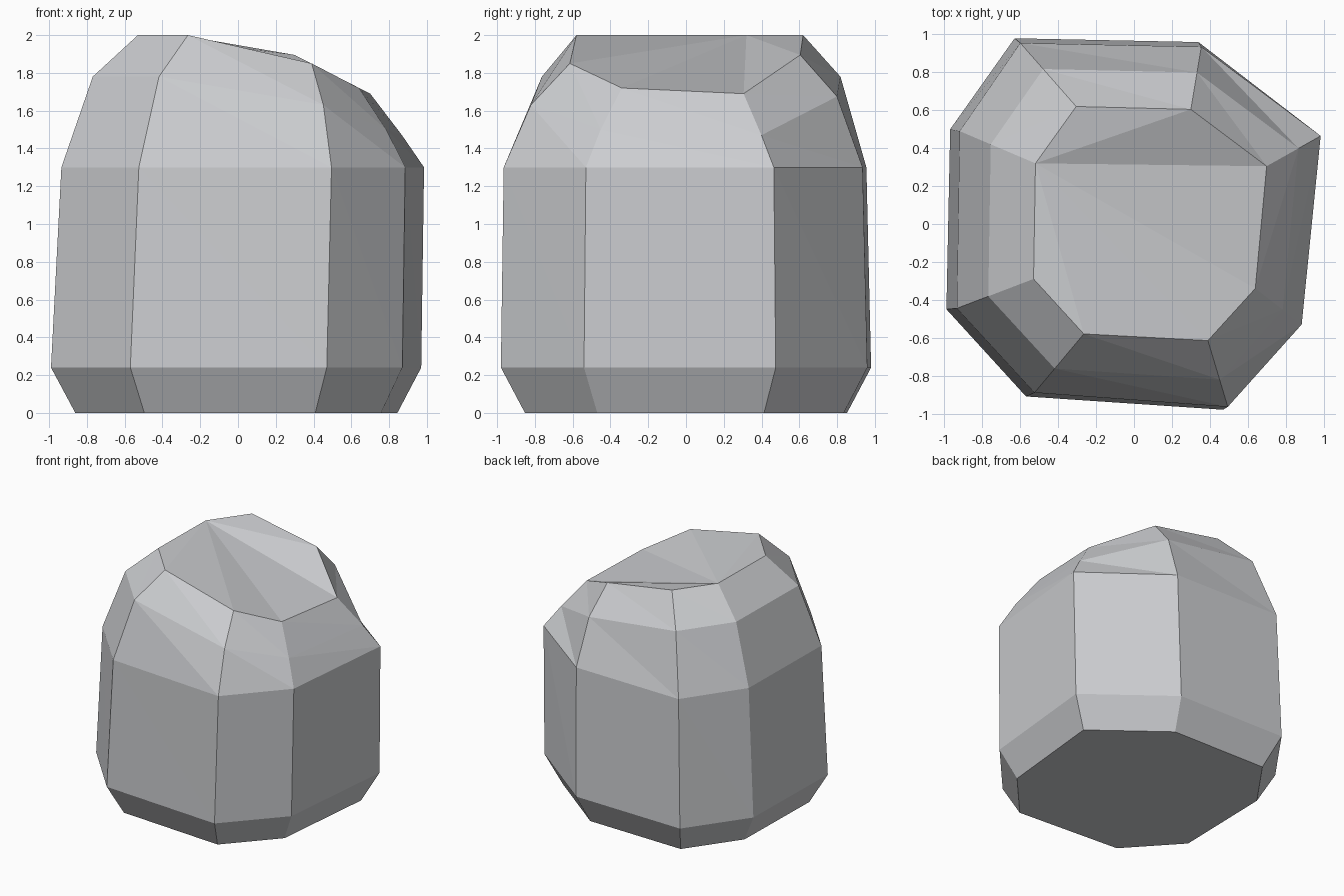
import bpy
import bmesh
from mathutils import Vector

default_cube = bpy.data.objects.get("Cube")
if default_cube:
    bpy.data.objects.remove(default_cube, do_unlink=True)


def make_material(name, colour):
    material = bpy.data.materials.new(name)
    material.use_nodes = True
    material.diffuse_color = colour
    shader = material.node_tree.nodes["Principled BSDF"]
    shader.inputs["Base Color"].default_value = colour
    return material


def level(outline, height):
    """Lift a flat outline to one height."""
    return [Vector((x, y, height)) for x, y in outline]


# Eight-sided outlines, counter-clockwise from the left front corner
belly_outline = [(-.99, -.45), (-.57, -.91), (.47, -.98), (.87, -.54),
                 (.97, .475), (.34, .96), (-.63, .98), (-.97, .5)]
shoulder_outline = [(-.935, -.445), (-.525, -.89), (.495, -.965), (.885, -.53),
                    (.985, .465), (.355, .935), (-.6, .955), (-.92, .49)]
crown_points = [(-.53, -.29, 2), (-.265, -.58, 2), (.39, -.615, 1.85),
                (.64, -.34, 1.72), (.7, .305, 1.69), (.3, .605, 1.895),
                (-.305, .62, 2), (-.52, .32, 2)]

# Rings from the ground up: tapered foot, belly, shoulder, bevel, crown
foot = level([(x * .87, y * .87) for x, y in belly_outline], 0)
belly = level(belly_outline, .24)
shoulder = level(shoulder_outline, 1.3)
crown = [Vector(point) for point in crown_points]
bevel = []
for low, high in zip(shoulder, crown):
    corner = low.lerp(high, .41)
    corner.z = high.z - .22
    bevel.append(corner)

# Skin the rings
bm = bmesh.new()
rings = [[bm.verts.new(point) for point in ring]
         for ring in (foot, belly, shoulder, bevel, crown)]
sides = len(foot)
for index, (lower, upper) in enumerate(zip(rings, rings[1:])):
    for a in range(sides):
        b = (a + 1) % sides
        bm.faces.new((lower[a], lower[b], upper[a]))
        bm.faces.new((lower[b], upper[b], upper[a]))

# Flat underside, and a faceted top fanned from the left back corner
bm.faces.new(list(reversed(rings[0])))
top = rings[-1]
for a in range(sides - 2):
    bm.faces.new((top[-1], top[a], top[a + 1]))

bmesh.ops.recalc_face_normals(bm, faces=bm.faces[:])
mesh = bpy.data.meshes.new("boulder")
bm.to_mesh(mesh)
bm.free()

boulder = bpy.data.objects.new("boulder", mesh)
bpy.context.scene.collection.objects.link(boulder)
mesh.materials.append(make_material("stone grey", (.6, .61, .63, 1)))
